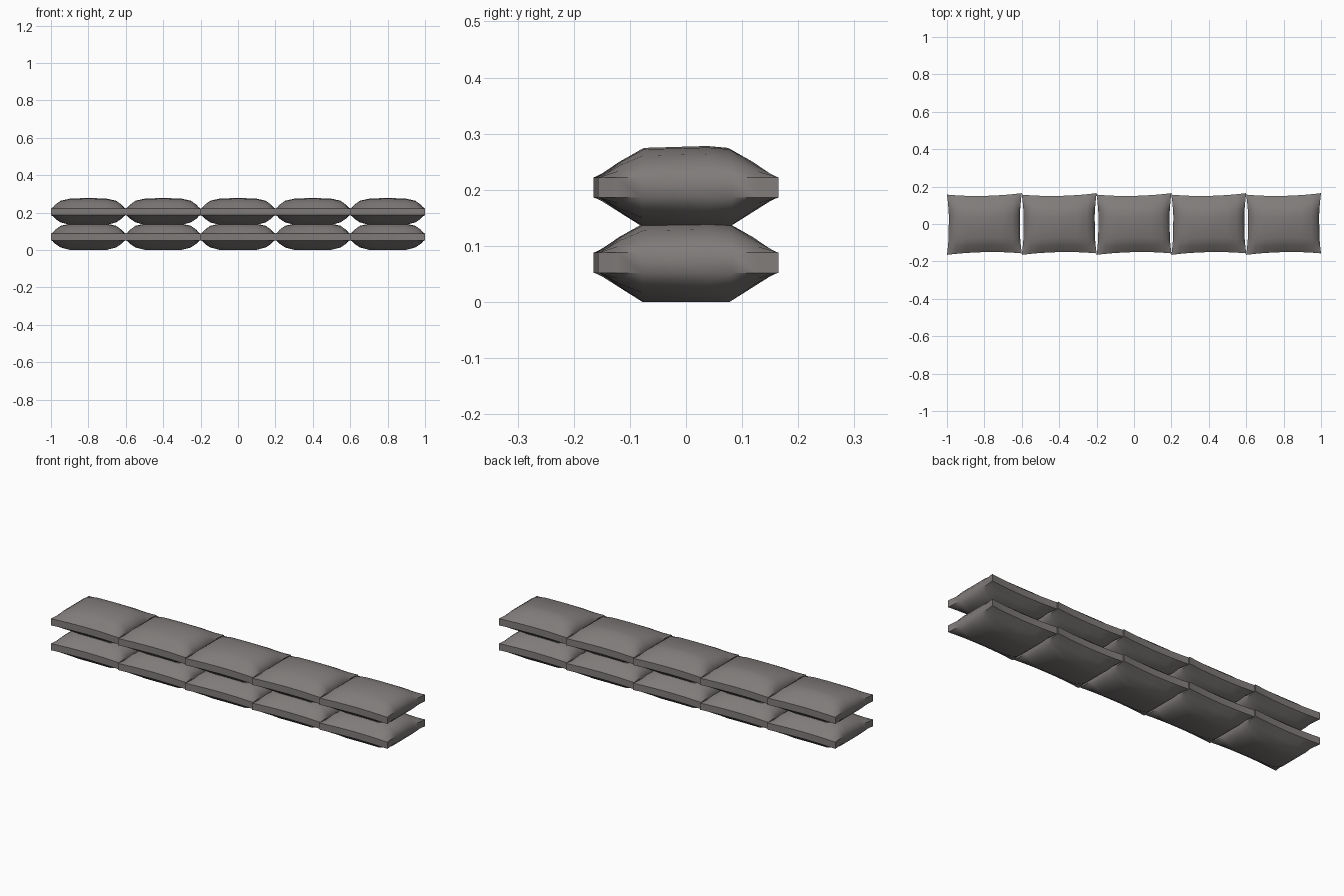
import bpy, bmesh

if "Cube" in bpy.data.objects:
    bpy.data.objects.remove(bpy.data.objects["Cube"])

mat = bpy.data.materials.new("warm grey sackcloth")
mat.diffuse_color = (0.215, 0.2, 0.195, 1)
mat.use_nodes = True
mat.node_tree.nodes["Principled BSDF"].inputs["Base Color"].default_value = mat.diffuse_color

# Stations across the bag and how plump it is at each one (0 = seam, 1 = full)
U = [(-1, 0), (-.92, .4), (-.78, .74), (-.5, .95), (0, 1), (.5, .95), (.78, .74), (.92, .4), (1, 0)]
V = [(-1, 0), (-.77, .52), (-.5, .94), (.25, 1), (.5, .94), (.77, .52), (1, 0)]
SEAM = 0.018


def outline(u, v):
    """Map the unit square to a pillow outline with drawn-out corners."""
    x = 0.2 * u - 0.011 * u * (1 - v * v)
    y = 0.161 * v - 0.011 * v * (1 - u * u)
    y += 0.004 * u * abs(v)            # slight skew of the sewn ends
    return x, y


def make_bag_mesh():
    bm = bmesh.new()
    sheets = []
    for side in (1, -1):
        sheet = []
        for u, fu in U:
            row = []
            for v, fv in V:
                x, y = outline(u, v)
                full = 0.074 if side > 0 else 0.07
                h = SEAM + (full - SEAM) * fu * fv
                if side < 0 and fu * fv > 0.85:
                    h = 0.07           # flattened underside
                row.append(bm.verts.new((x, y, 0.07 + side * h)))
            sheet.append(row)
        sheets.append(sheet)
        for i in range(len(U) - 1):
            for j in range(len(V) - 1):
                bm.faces.new((sheet[i][j], sheet[i + 1][j], sheet[i + 1][j + 1], sheet[i][j + 1]))
    # Narrow seam band joining top and bottom
    top, bot = sheets
    n, m = len(U) - 1, len(V) - 1
    ring = ([(i, 0) for i in range(n)] + [(n, j) for j in range(m)]
            + [(i, m) for i in range(n, 0, -1)] + [(0, j) for j in range(m, 0, -1)])
    for (a, b), (c, d) in zip(ring, ring[1:] + ring[:1]):
        bm.faces.new((top[a][b], bot[a][b], bot[c][d], top[c][d]))
    bmesh.ops.recalc_face_normals(bm, faces=bm.faces)
    mesh = bpy.data.meshes.new("sandbag")
    bm.to_mesh(mesh)
    bm.free()
    mesh.materials.append(mat)
    return mesh


# Two rows of five bags sharing one mesh
bag = make_bag_mesh()
for r, name in enumerate(("lower", "upper")):
    for k in range(5):
        ob = bpy.data.objects.new(f"{name}_sandbag_{k + 1}", bag)
        ob.location = (-0.8 + 0.4 * k, 0, 0.134 * r)
        bpy.context.collection.objects.link(ob)
        ob.select_set(True)
        bpy.context.view_layer.objects.active = ob
bpy.ops.object.shade_smooth_by_angle(angle=0.7)
